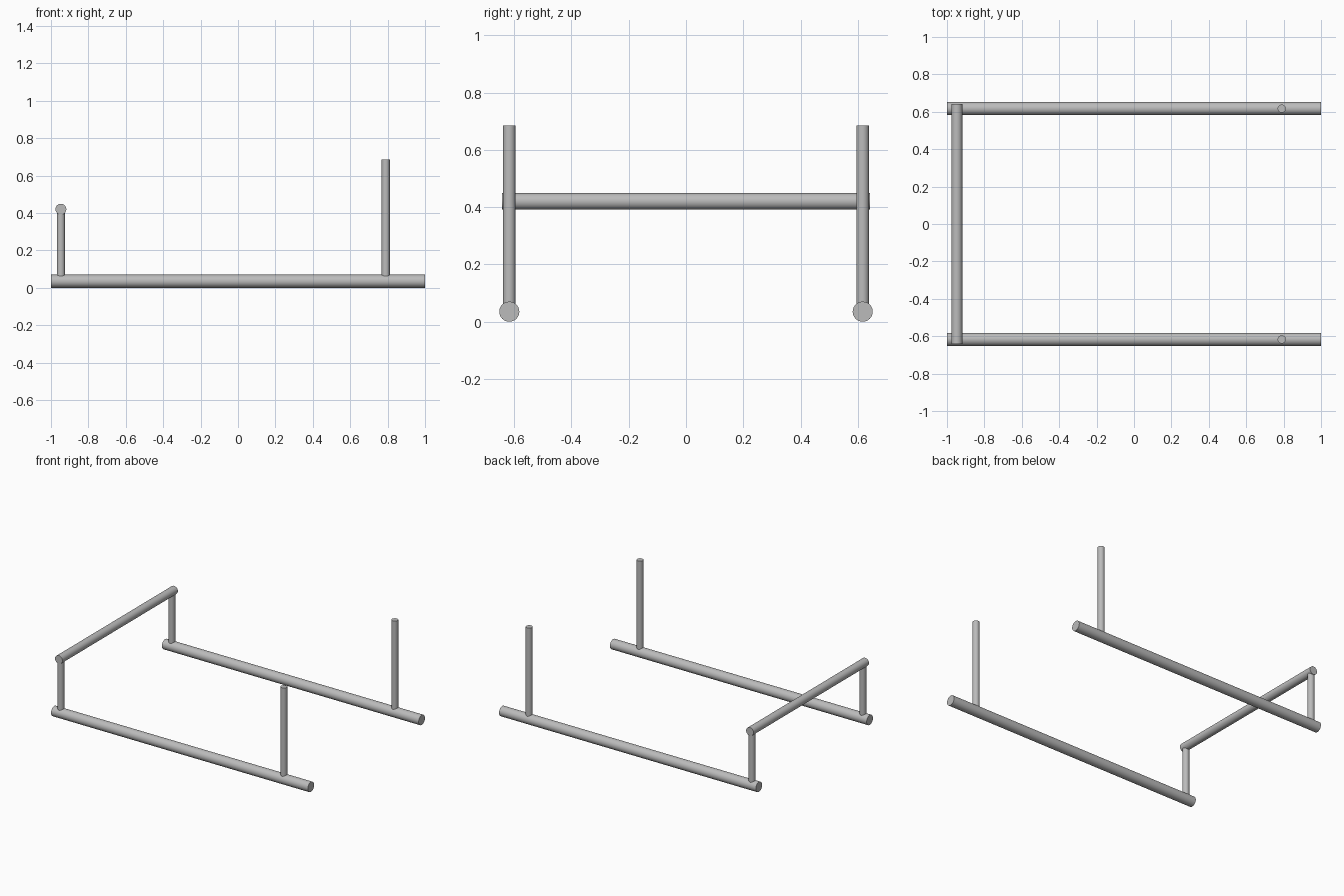
import bpy
from mathutils import Vector

cube = bpy.data.objects.get("Cube")
if cube:
    bpy.data.objects.remove(cube, do_unlink=True)

# Single grey metal
metal = bpy.data.materials.new("grey_metal")
metal.use_nodes = True
grey = (0.5, 0.5, 0.5, 1)
metal.diffuse_color = grey
metal.node_tree.nodes["Principled BSDF"].inputs["Base Color"].default_value = grey


def tube(name, start, end, radius):
    """Closed round tube between two points, smooth with sharp rims."""
    a, b = Vector(start), Vector(end)
    axis = b - a
    bpy.ops.mesh.primitive_cylinder_add(
        vertices=48, radius=radius, depth=axis.length, location=(a + b) / 2,
        rotation=axis.to_track_quat("Z", "Y").to_euler())
    obj = bpy.context.object
    obj.name = name
    obj.data.materials.append(metal)
    bpy.ops.object.shade_smooth_by_angle()


RAIL_R, POST_R, BAR_R = 0.035, 0.022, 0.029
SIDE_Y, LOW_X, TALL_X, BAR_Z = 0.617, -0.947, 0.79, 0.42

# Ground rails with a short and a tall post on each side
for side, s in (("front", -1), ("back", 1)):
    y = s * SIDE_Y
    tube(side + "_rail", (-1, y, RAIL_R), (1, y, RAIL_R), RAIL_R)
    tube(side + "_short_post", (LOW_X, y, RAIL_R), (LOW_X, y, BAR_Z), POST_R)
    tube(side + "_tall_post", (TALL_X, y, RAIL_R), (TALL_X, y, 0.685), POST_R)

# Crossbar joining the short posts
tube("crossbar", (LOW_X, -0.642, BAR_Z), (LOW_X, 0.642, BAR_Z), BAR_R)
